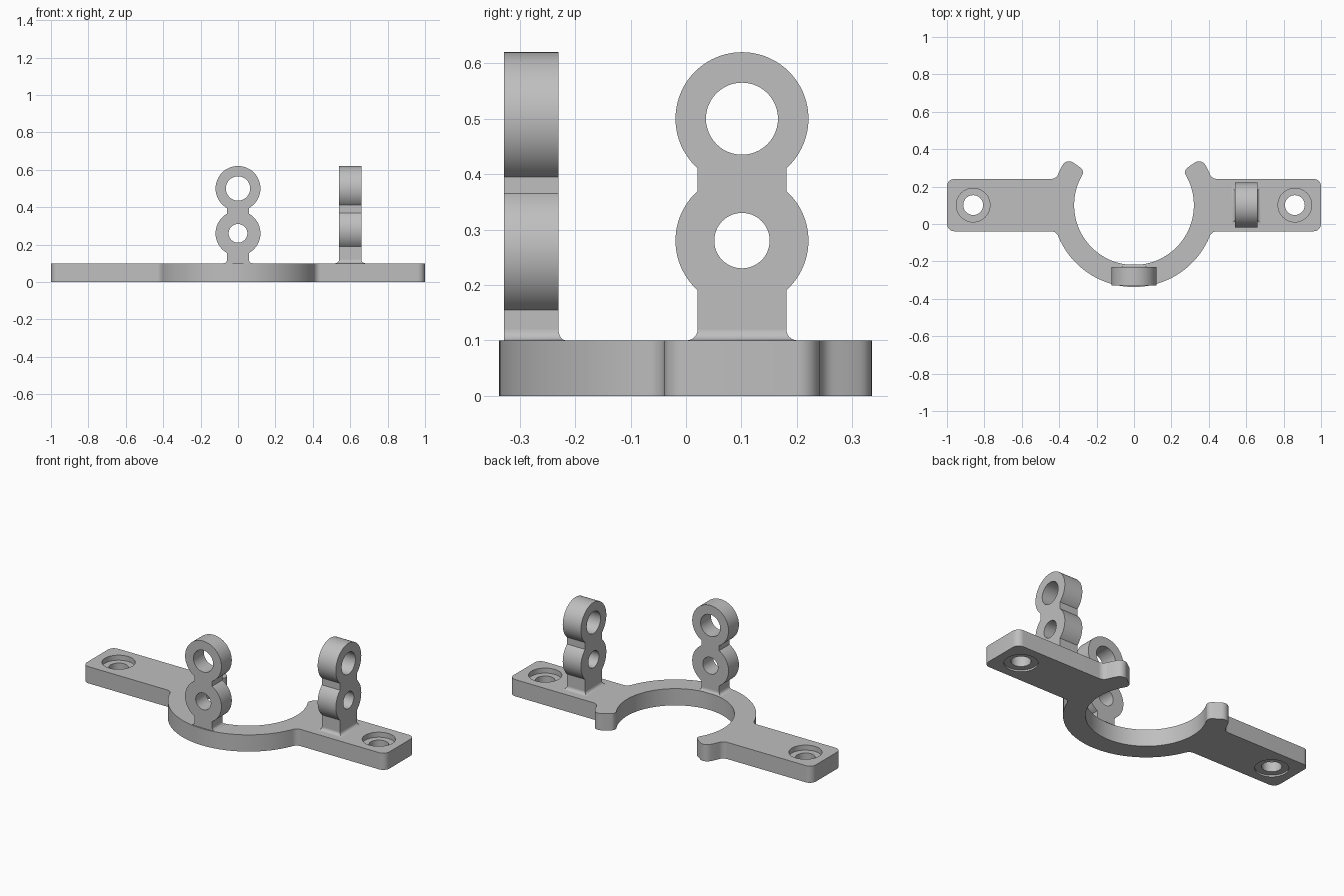
import bpy, bmesh
from math import sin, cos, asin, acos, atan2, sqrt, pi, radians
from mathutils import Matrix, Vector

if "Cube" in bpy.data.objects:
    bpy.data.objects.remove(bpy.data.objects["Cube"], do_unlink=True)

GREY = (0.52, 0.52, 0.52, 1)
grey = bpy.data.materials.new("grey plastic")
grey.use_nodes = True
grey.diffuse_color = GREY
grey.node_tree.nodes["Principled BSDF"].inputs["Base Color"].default_value = GREY

YC = 0.101      # centre line of the bracket in y
TOP = 0.1       # plate thickness
FLARE = 0.02    # fillet at the foot of each lug


def arc(cx, cy, r, a0, a1, n=8):
    return [(cx + r * cos(a0 + (a1 - a0) * i / n), cy + r * sin(a0 + (a1 - a0) * i / n))
            for i in range(n + 1)]


def mirrored(half, closed_ends):
    """Close a right-hand outline with its mirror image; skip end points on the axis."""
    other = [(-x, y) for x, y in reversed(half)]
    return half + [p for p in other if not (closed_ends and abs(p[0]) < 1e-5)]


def finish(name, bm):
    bmesh.ops.recalc_face_normals(bm, faces=bm.faces)
    mesh = bpy.data.meshes.new(name)
    bm.to_mesh(mesh)
    bm.free()
    mesh.materials.append(grey)
    ob = bpy.data.objects.new(name, mesh)
    bpy.context.collection.objects.link(ob)
    return ob


def activate(ob):
    bpy.ops.object.select_all(action='DESELECT')
    ob.select_set(True)
    bpy.context.view_layer.objects.active = ob


def smooth(ob):
    activate(ob)
    bpy.ops.object.shade_smooth_by_angle(angle=radians(30))


def prism(name, outline, depth, matrix):
    """Extrude a flat outline along its local z, then place it."""
    bm = bmesh.new()
    face = bm.faces.new([bm.verts.new((x, y, 0)) for x, y in outline])
    new = bmesh.ops.extrude_face_region(bm, geom=[face])["geom"]
    bmesh.ops.translate(bm, vec=(0, 0, depth),
                        verts=[v for v in new if isinstance(v, bmesh.types.BMVert)])
    bmesh.ops.transform(bm, matrix=matrix, verts=bm.verts)
    return finish(name, bm)


def loft(name, rings):
    """Skin a stack of closed rings and cap both ends."""
    bm = bmesh.new()
    loops = [[bm.verts.new(p) for p in ring] for ring in rings]
    n = len(loops[0])
    for a, b in zip(loops, loops[1:]):
        for i in range(n):
            bm.faces.new((a[i], a[(i + 1) % n], b[(i + 1) % n], b[i]))
    bm.faces.new(loops[0])
    bm.faces.new(loops[-1])
    return finish(name, bm)


def cut(ob, cutter):
    cutter.hide_render = True
    mod = ob.modifiers.new("cut", 'BOOLEAN')
    mod.operation, mod.solver, mod.object = 'DIFFERENCE', 'EXACT', cutter
    activate(ob)
    bpy.ops.object.modifier_apply(modifier=mod.name)
    bpy.data.objects.remove(cutter, do_unlink=True)


# Base plate: open ring with two wings, worked out for the right half
R, RI, H = 0.438, 0.32, 0.14          # ring radii, half wing width
F, C, E, G = 0.04, 0.04, 0.04, 0.03   # fillet, wing corner, tip corner radii
END = radians(35)                     # where the ring stops
fx = sqrt((R + F) ** 2 - (H + F) ** 2)
fa = atan2(H + F, fx)
ea = END - asin(E / (R - E))
ga = END - asin(G / (RI + G))
half = arc(0, 0, R, -pi / 2, -fa, 32)
half += arc(fx, -H - F, F, pi - fa, pi / 2)[1:]
half += arc(1 - C, C - H, C, -pi / 2, 0)
half += arc(1 - C, H - C, C, 0, pi / 2)
half += arc(fx, H + F, F, -pi / 2, fa - pi)
half += arc(0, 0, R, fa, ea, 4)[1:]
half += arc((R - E) * cos(ea), (R - E) * sin(ea), E, ea, END + pi / 2)[1:]
half += arc((RI + G) * cos(ga), (RI + G) * sin(ga), G, END + pi / 2, ga + pi)
half += arc(0, 0, RI, ga, -pi / 2, 48)[1:]
base = prism("base_plate", mirrored(half, True), TOP, Matrix.Translation((0, YC, 0)))

# Screw holes, recessed on both faces
for side in (-1, 1):
    steps = [(0.09, -0.02), (0.09, 0.01), (0.053, 0.01),
             (0.053, 0.07), (0.09, 0.07), (0.09, 0.12)]
    rings = [[(x, y, z) for x, y in arc(side * 0.86, YC, r, 0, 2 * pi, 48)[:-1]]
             for r, z in steps]
    cut(base, loft("screw_cutter", rings))
smooth(base)


# Upright lugs with two eyes each
def lug(name, centre, turn, neck, low, thick, flare_out, flare_in):
    """Local x is width, local y is depth; turn spins the lug about z."""
    place = Matrix.Translation(centre) @ Matrix.Rotation(turn, 4, 'Z')
    upright = place @ Matrix.Translation((0, thick / 2, 0)) @ Matrix.Rotation(pi / 2, 4, 'X')
    r, high = 0.12, 0.5
    a = acos(neck / r)
    outline = [(neck, TOP + FLARE)]
    outline += arc(0, low, r, -a, a, 32)
    outline += arc(0, high, r, -a, pi / 2, 40)
    body = prism(name, mirrored(outline, True), thick, upright)
    for z, hole in ((low, 0.05), (high, 0.065)):
        tool = prism("eye_cutter", arc(0, z, hole, 0, 2 * pi, 48)[:-1], thick + 0.1,
                     upright @ Matrix.Translation((0, 0, -0.05)))
        cut(body, tool)
    smooth(body)

    # Filleted foot
    rings = []
    for i in range(9):
        t = pi / 2 * i / 8
        k, z = 1 - sin(t), TOP + FLARE * (1 - cos(t))
        w = neck + FLARE * k
        y0, y1 = -thick / 2 - flare_out * k, thick / 2 + flare_in * k
        rings.append([place @ Vector(p) for p in
                      ((-w, y0, z), (w, y0, z), (w, y1, z), (-w, y1, z))])
    smooth(loft(name + "_foot", rings))


lug("front_lug", (0, -0.279, 0), 0, 0.058, 0.26, 0.098, 0, 0.013)
lug("left_lug", (0.6, YC, 0), pi / 2, 0.08, 0.28, 0.12, FLARE, FLARE)
